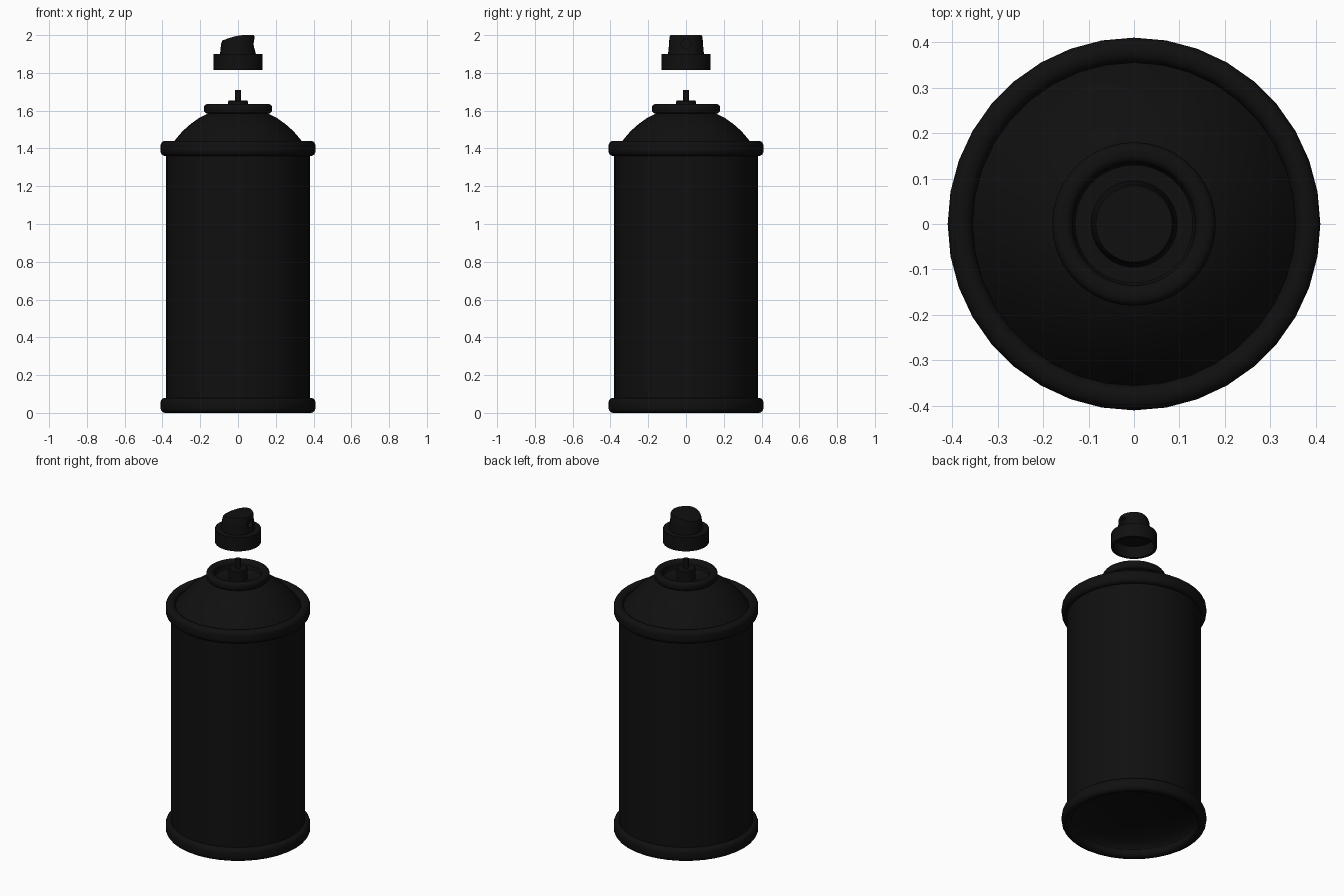
import bpy, bmesh, math

if "Cube" in bpy.data.objects:
    bpy.data.objects.remove(bpy.data.objects["Cube"])

SEG = 36
black = bpy.data.materials.new("black_paint")
black.diffuse_color = (0.005, 0.005, 0.005, 1)
black.use_nodes = True
black.node_tree.nodes["Principled BSDF"].inputs["Base Color"].default_value = black.diffuse_color


def smooth(ob):
    bpy.ops.object.select_all(action='DESELECT')
    ob.select_set(True)
    bpy.context.view_layer.objects.active = ob
    bpy.ops.object.shade_smooth_by_angle(angle=math.radians(35))


def lathe(name, profile, closed=False, seg=SEG, tweak=None):
    """Revolve a (radius, z) profile around the z axis."""
    bm = bmesh.new()
    vs = [bm.verts.new((r, 0, z)) for r, z in profile]
    pairs = list(zip(vs, vs[1:])) + ([(vs[-1], vs[0])] if closed else [])
    es = [bm.edges.new(p) for p in pairs]
    bmesh.ops.spin(bm, geom=vs + es, cent=(0, 0, 0), axis=(0, 0, 1),
                   angle=math.tau, steps=seg, use_duplicate=False)
    bmesh.ops.remove_doubles(bm, verts=bm.verts, dist=1e-4)
    bmesh.ops.recalc_face_normals(bm, faces=bm.faces)
    if tweak:
        for v in bm.verts:
            tweak(v)
    me = bpy.data.meshes.new(name)
    bm.to_mesh(me)
    bm.free()
    me.materials.append(black)
    ob = bpy.data.objects.new(name, me)
    bpy.context.collection.objects.link(ob)
    smooth(ob)
    return ob


def rounded(r0, r1, z0, z1, rad, n=4):
    """Rounded-rectangle cross-section for rolled rims."""
    pts = []
    for k, (r, z) in enumerate([(r1 - rad, z1 - rad), (r0 + rad, z1 - rad),
                                (r0 + rad, z0 + rad), (r1 - rad, z0 + rad)]):
        for i in range(n + 1):
            a = math.pi / 2 * (k + i / n)
            pts.append((r + rad * math.cos(a), z + rad * math.sin(a)))
    return pts


# Can wall and rolled rims
lathe("can_body", [(0.381, 0.04), (0.381, 1.40)])
lathe("bottom_rim", rounded(0.355, 0.41, 0.0, 0.08, 0.025), True)
lathe("top_rim", rounded(0.355, 0.41, 1.36, 1.44, 0.025), True)

# Inward-domed base
lathe("can_base", [(0.36 * math.sin(a), 0.03 + 0.08 * math.cos(a))
                   for a in (math.pi / 2 * i / 8 for i in range(9))])

# Shoulder dome
lathe("shoulder_dome", [(0.36, 1.41), (0.333, 1.445), (0.295, 1.49), (0.25, 1.53),
                        (0.205, 1.562), (0.16, 1.585), (0.13, 1.59)])

# Valve cup: rolled lip and recessed floor
lathe("valve_cup_lip", rounded(0.135, 0.18, 1.585, 1.635, 0.018), True)
lathe("valve_cup_floor", [(0.138, 1.61), (0.13, 1.59), (0.12, 1.585), (0, 1.585)])

# Valve pedestal and stem
lathe("valve_stem", [(0.053, 1.585), (0.053, 1.648), (0.047, 1.655), (0.016, 1.655),
                     (0.016, 1.71), (0, 1.71)], seg=24)


# Spray button, hollow below, finger slope toward -x
def shape_button(v):
    if v.co.z > 1.98:
        t = max(0.0, 0.03 - v.co.x) / 0.115
        v.co.z -= 0.03 * t ** 1.6
    elif v.co.z > 1.92:
        v.co.x = min(v.co.x, 0.082)


button = lathe("spray_button",
               [(0, 1.888), (0.115, 1.888), (0.115, 1.815), (0.13, 1.815), (0.13, 1.90),
                (0.095, 1.90), (0.09, 1.95), (0.088, 1.99), (0.084, 2.0), (0.06, 2.0),
                (0.03, 2.0), (0, 2.0)], tweak=shape_button)

# Spray outlet recess on the +x side
bpy.ops.mesh.primitive_cylinder_add(vertices=20, radius=0.026, depth=0.05,
                                    location=(0.09, 0, 1.953),
                                    rotation=(0, math.pi / 2, 0))
cutter = bpy.context.object
cutter.name = "outlet_cutter"
cutter.hide_render = True
mod = button.modifiers.new("outlet", 'BOOLEAN')
mod.object = cutter
mod.operation = 'DIFFERENCE'
mod.solver = 'EXACT'
bpy.context.view_layer.objects.active = button
bpy.ops.object.modifier_apply(modifier=mod.name)
bpy.data.objects.remove(cutter)
smooth(button)
